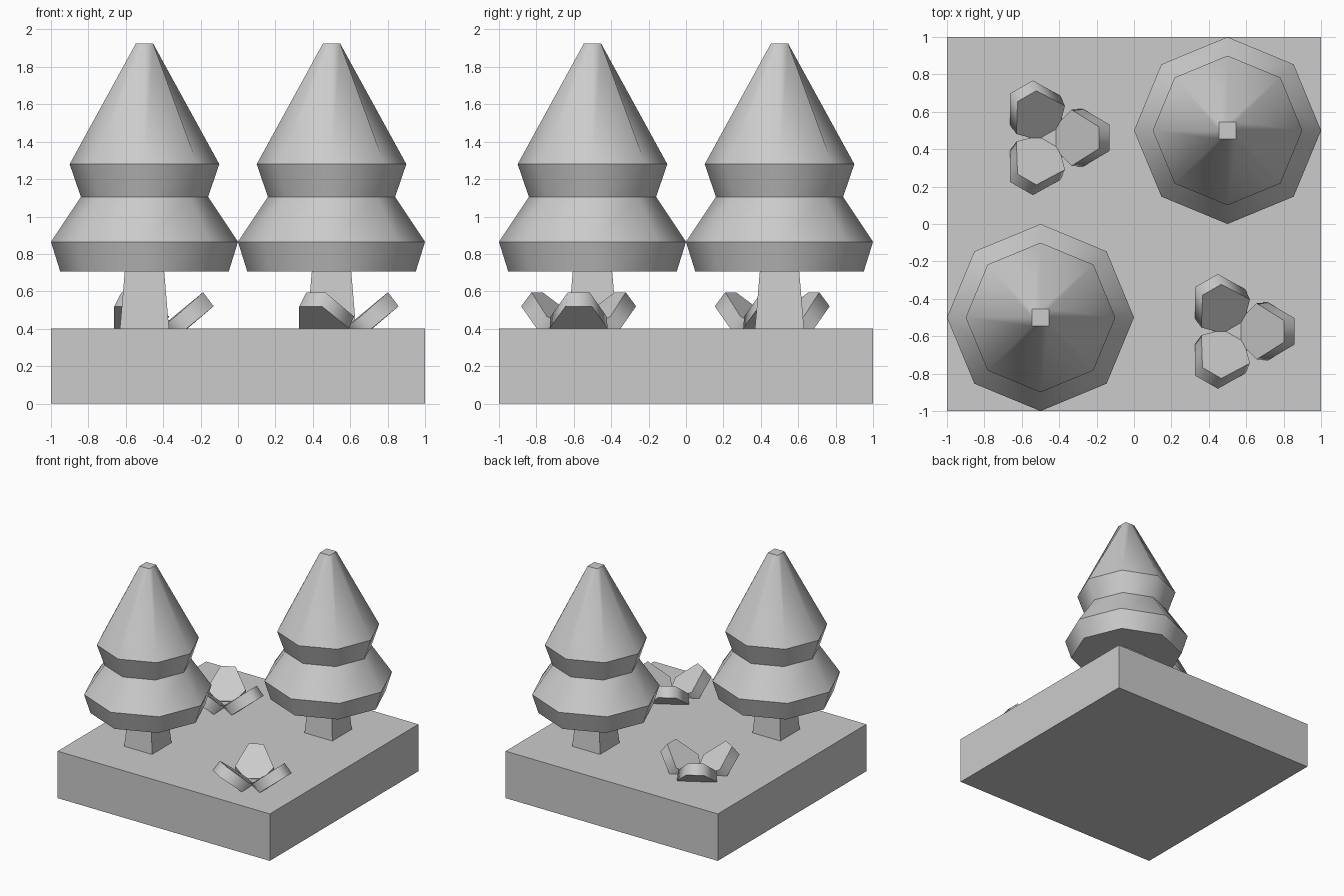
import bpy, bmesh, math
from mathutils import Matrix

if "Cube" in bpy.data.objects:
    bpy.data.objects.remove(bpy.data.objects["Cube"])


def loft(name, rings, location, turn=0.0, smooth=False):
    """Skin a stack of equal-length rings, cap both ends, keep ring edges sharp."""
    bm = bmesh.new()
    loops = [[bm.verts.new(p) for p in ring] for ring in rings]
    n = len(loops[0])
    for low, high in zip(loops, loops[1:]):
        for i in range(n):
            j = (i + 1) % n
            bm.faces.new((low[i], low[j], high[j], high[i])).smooth = smooth
    bm.faces.new(loops[0][::-1])
    bm.faces.new(loops[-1])
    for loop in loops:
        for i in range(n):
            bm.edges.get((loop[i], loop[(i + 1) % n])).smooth = False
    bmesh.ops.recalc_face_normals(bm, faces=bm.faces[:])
    mesh = bpy.data.meshes.new(name)
    bm.to_mesh(mesh)
    bm.free()
    obj = bpy.data.objects.new(name, mesh)
    obj.matrix_world = Matrix.Translation(location) @ Matrix.Rotation(turn, 4, 'Z')
    bpy.context.collection.objects.link(obj)
    return obj


def square(h, z):
    return [(-h, -h, z), (h, -h, z), (h, h, z), (-h, h, z)]


def octagon(r, z):
    return [(r * math.cos(i * math.pi / 4), r * math.sin(i * math.pi / 4), z)
            for i in range(8)]


def leaf_outline(points):
    """Mirror (reach, half width, height) points into a six-sided outline."""
    return ([(r, -w, z) for r, w, z in points] +
            [(r, w, z) for r, w, z in reversed(points)])


# Ground block
loft("ground_block", [square(1, 0), square(1, 0.4)], (0, 0, 0))

# Trees: tapered square trunk and two-tier octagonal foliage with a square tip
foliage = [octagon(r, z) for r, z in
           [(0.45, 0.705), (0.5, 0.865), (0.34, 1.105), (0.4, 1.28)]]
t = 0.046
foliage.append([(t, 0, 1.925), (t, t, 1.925), (0, t, 1.925), (-t, t, 1.925),
                (-t, 0, 1.925), (-t, -t, 1.925), (0, -t, 1.925), (t, -t, 1.925)])
for side, s in (("front", -0.5), ("back", 0.5)):
    loft(side + "_tree_trunk", [square(0.132, 0.39), square(0.105, 0.71)], (s, s, 0))
    loft(side + "_tree_foliage", foliage, (s, s, 0), smooth=True)

# Ground plants: three thick tilted leaves each
outer = leaf_outline([(0.09, 0.07, 0.33), (0.17, 0.155, 0.402), (0.314, 0.07, 0.52)])
inner = leaf_outline([(0.027, 0.067, 0.405), (0.11, 0.15, 0.466), (0.257, 0.058, 0.595)])
for side, x, y in (("front", 0.545, -0.574), ("back", -0.444, 0.461)):
    for k in range(3):
        loft(f"{side}_plant_leaf_{k + 1}", [outer, inner], (x, y, 0),
             turn=k * math.tau / 3, smooth=True)
